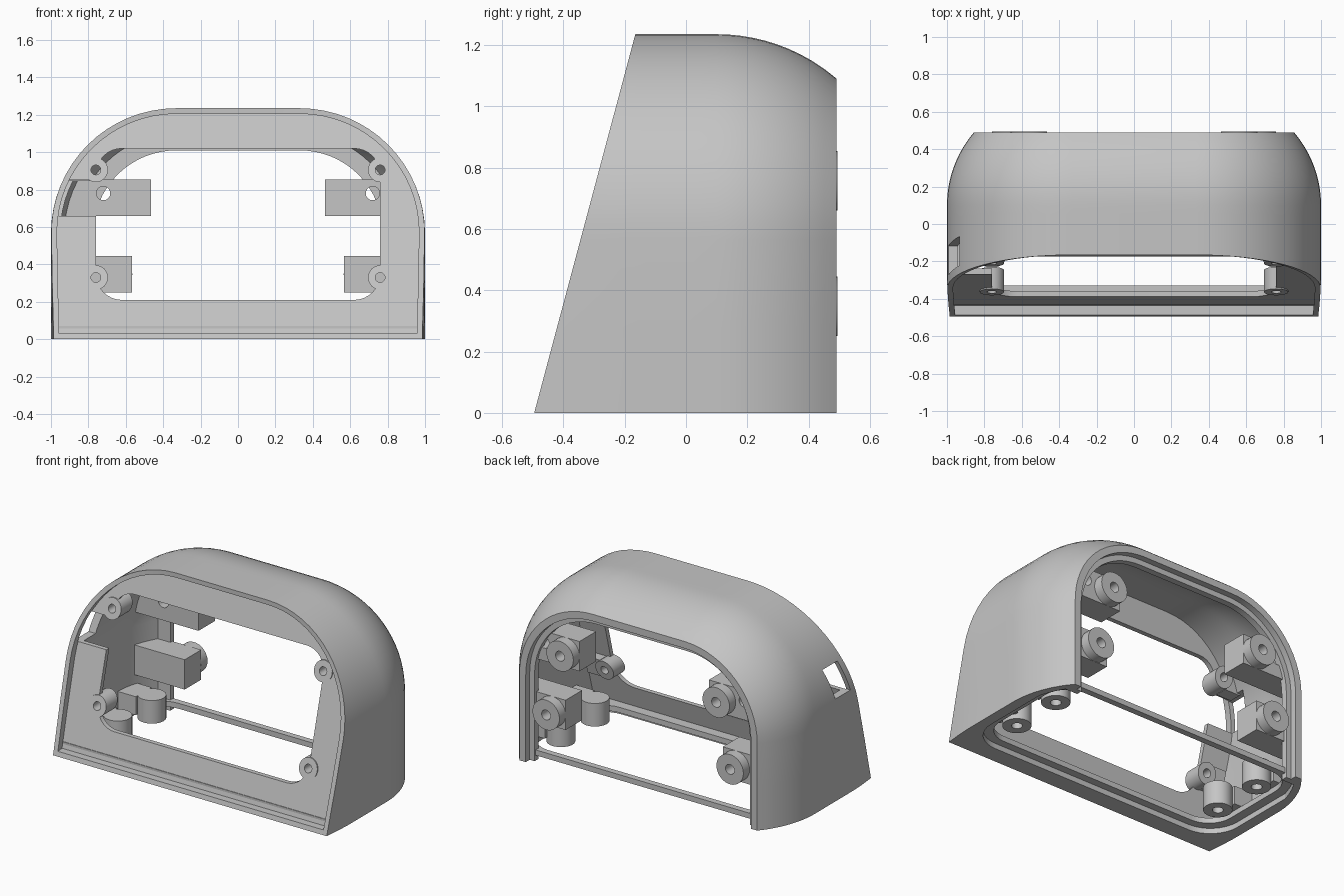
import bpy, bmesh
from math import sin, cos, pi, sqrt

if "Cube" in bpy.data.objects:
    bpy.data.objects.remove(bpy.data.objects["Cube"], do_unlink=True)

grey = bpy.data.materials.new("light_grey")
grey.use_nodes = True
grey.diffuse_color = (0.56, 0.56, 0.56, 1)
grey.node_tree.nodes["Principled BSDF"].inputs["Base Color"].default_value = (0.56, 0.56, 0.56, 1)


def make(name, verts, faces):
    bm = bmesh.new()
    vs = [bm.verts.new(v) for v in verts]
    for f in faces:
        bm.faces.new([vs[i] for i in f])
    bmesh.ops.recalc_face_normals(bm, faces=bm.faces)
    me = bpy.data.meshes.new(name)
    bm.to_mesh(me)
    bm.free()
    me.materials.append(grey)
    ob = bpy.data.objects.new(name, me)
    bpy.context.collection.objects.link(ob)
    return ob


def boolean(ob, other, op="DIFFERENCE", keep=False):
    mod = ob.modifiers.new("bool", "BOOLEAN")
    mod.operation, mod.solver, mod.object = op, "EXACT", other
    bpy.context.view_layer.update()
    dg = bpy.context.evaluated_depsgraph_get()
    me = bpy.data.meshes.new_from_object(ob.evaluated_get(dg))
    ob.modifiers.clear()
    ob.data = me
    if not keep:
        bpy.data.objects.remove(other, do_unlink=True)
    return ob


def prism(name, pts, lo, hi):
    """Solid between two placements of one 2D outline."""
    n = len(pts)
    verts = [lo(*p) for p in pts] + [hi(*p) for p in pts]
    sides = [(i, (i + 1) % n, n + (i + 1) % n, n + i) for i in range(n)]
    return make(name, verts, sides + [tuple(range(n)), tuple(range(n, 2 * n))])


# Placements: parallel to the leaning front, level, or upright
def plane(z):
    return -0.495 + 0.267 * z


def slant(d):
    return lambda x, z: (x, plane(z) + d, z)


def level(z):
    return lambda x, y: (x, y, z)


def upright(y):
    return lambda x, z: (x, y, z)


# 2D outlines
def rect(a, b, c, d):
    return [(a, c), (b, c), (b, d), (a, d)]


def circle(x, y, r, n=32):
    return [(x + r * cos(2 * pi * i / n), y + r * sin(2 * pi * i / n)) for i in range(n)]


def rounded(a, b, c, d, r, n=8):
    out = []
    for k, (x, y) in enumerate([(b - r, d - r), (a + r, d - r), (a + r, c + r), (b - r, c + r)]):
        for i in range(n + 1):
            t = pi / 2 * (k + i / n)
            out.append((x + r * cos(t), y + r * sin(t)))
    return out


def arch(o, n=16):
    r = 0.67 - o
    half = [(1 - o, 0), (1 - o, 0.28)]
    half += [(0.33 + r * cos(pi / 2 * i / n), 0.565 + r * sin(pi / 2 * i / n)) for i in range(n + 1)]
    return half + [(-x, z) for x, z in reversed(half)]


# Inset of the body as it curves towards back and front
def inset(y):
    if y > 0.1:
        return 0.6 - sqrt(0.36 - (y - 0.1) ** 2)
    return 0.25 * min(0, y + 0.25) ** 2


def loft(name, profile, hollow):
    """Sweep (front lean, depth, extra inset) entries along the arch."""
    base, m = arch(0), len(profile)
    n = len(base)
    verts = []
    for i, (_, z) in enumerate(base):
        for lean, c, extra in profile:
            y = lean * plane(z) + c
            x2, z2 = arch(inset(y) + extra)[i]
            verts.append((x2, y, z2))
    faces = []
    for i in range(n if not hollow else n - 1):
        for j in range(m if hollow else m - 1):
            a, b = i * m, (i + 1) % n * m
            faces.append((a + j, b + j, b + (j + 1) % m, a + (j + 1) % m))
    if hollow:
        faces += [tuple(range(m)), tuple(range((n - 1) * m, n * m))]
    else:
        faces += [tuple(i * m + j for i in range(n)) for j in (0, m - 1)]
    return make(name, verts, faces)


def skin(extra, back, d):
    front = [(1 - t / 6, 0.1 * t / 6 + d * (1 - t / 6), extra) for t in range(7)]
    return front + [(0, 0.1 + (back - 0.1) * t / 10, extra) for t in range(1, 11)]


# Outer shell with front lip and stepped back rim
rim = [(0, 0.49, 0.045), (0, 0.45, 0.077), (0, 0.45, 0.112), (0, 0.41, 0.139)]
lip = [(1, 0.05, 0.03), (1, 0, 0.03)]
shell = loft("shell", skin(0, 0.49, 0) + rim + skin(0.05, 0.41, 0.05)[::-1] + lip, True)
hull = loft("fit_helper", skin(0.025, 0.48, 0.03), False)
hull.hide_render = True


def side_notch():
    return prism("notch", rect(-1.2, -0.76, 0.66, 0.853), slant(0.045), slant(0.2))


boolean(shell, side_notch())

# Recessed front panel with its window
panel = prism("front_panel", arch(0.025), slant(0.05), slant(0.08))
boolean(panel, prism("c", rounded(-0.76, 0.76, 0.21, 1.02, 0.14), slant(0), slant(0.2)))
boolean(panel, side_notch())
prism("front_bottom_lip", rect(-0.98, 0.98, 0, 0.03), slant(0), slant(0.09))

# Bottom frame with cover recess and back rail
frame = prism("bottom_frame", rect(-1.1, 1.1, -0.43, 0.44), level(0), level(0.07))
boolean(frame, prism("c", rounded(-0.87, 0.87, -0.33, 0.4, 0.16), level(-0.1), level(0.2)))
boolean(frame, prism("c", rounded(-0.93, 0.93, -0.38, 0.9, 0.2), level(-0.1), level(0.035)))
boolean(frame, hull, "INTERSECT", True)

for s, side in ((1, "left"), (-1, "right")):
    # Screw bosses on the front panel
    for z, lv in ((0.33, "lower"), (0.905, "upper")):
        boss = prism(f"{side}_{lv}_panel_boss", circle(s * 0.76, z, 0.065), slant(0.043), slant(0.16))
        boolean(boss, prism("c", circle(s * 0.76, z, 0.026), slant(0), slant(0.3)))
        boolean(panel, prism("c", circle(s * 0.76, z, 0.026), slant(0), slant(0.3)))
        foot = prism(f"{side}_{lv}_panel_boss_foot",
                     rect(*sorted((s * 0.79, s * 0.9)), z - 0.06, z + 0.06), slant(0.07), slant(0.15))
        boolean(foot, hull, "INTERSECT", True)

    # Mounting blocks with round pads facing the back
    for x, z, lv in ((0.562, 0.757, "upper"), (0.662, 0.348, "lower")):
        block = prism(f"{side}_{lv}_block", rect(*sorted((s * (x - 0.096), s * 1.1)), z - 0.097, z + 0.097),
                      upright(0.26), upright(0.43))
        boolean(block, hull, "INTERSECT", True)
        pad = prism(f"{side}_{lv}_pad", circle(s * x, z, 0.097), upright(0.425), upright(0.494))
        for part in (block, pad):
            boolean(part, prism("c", circle(s * x, z, 0.032), upright(0.33), upright(0.6)))
        if lv == "upper":
            boolean(block, prism("c", circle(s * 0.72, 0.78, 0.037), upright(0.2), upright(0.5)))

    # Upright bosses for the bottom cover
    for y, lv in ((-0.15, "front"), (0.2, "back")):
        post = prism(f"{side}_{lv}_bottom_boss", circle(s * 0.76, y, 0.085), level(0.04), level(0.19))
        boolean(post, prism("c", circle(s * 0.76, y, 0.032), level(0), level(0.15)))
        web = prism(f"{side}_{lv}_bottom_boss_web",
                    rect(*sorted((s * 0.82, s * 1.1)), y - 0.08, y + 0.08), level(0.07), level(0.19))
        boolean(web, hull, "INTERSECT", True)

bpy.data.objects.remove(hull, do_unlink=True)

# Smooth shading with crisp edges
bpy.ops.object.select_all(action="DESELECT")
for ob in bpy.context.scene.objects:
    if ob.type == "MESH":
        ob.select_set(True)
        bpy.context.view_layer.objects.active = ob
bpy.ops.object.shade_smooth_by_angle(angle=0.5)
